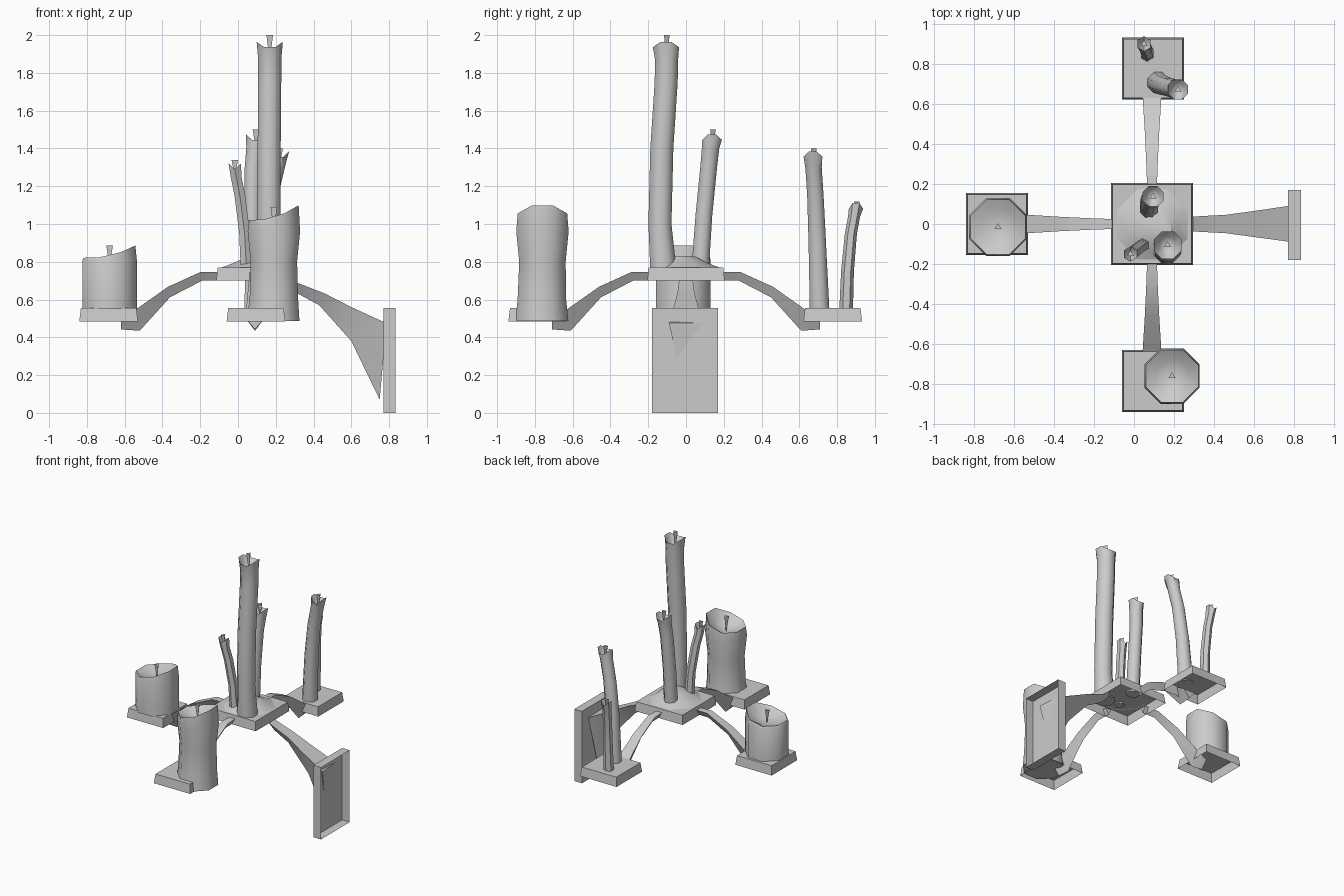
import bpy, bmesh, math
from mathutils import Vector

if "Cube" in bpy.data.objects:
    bpy.data.objects.remove(bpy.data.objects["Cube"], do_unlink=True)

GREY = (0.6, 0.6, 0.6, 1)
mat = bpy.data.materials.new("plain grey")
mat.use_nodes = True
mat.diffuse_color = GREY
mat.node_tree.nodes["Principled BSDF"].inputs["Base Color"].default_value = GREY

HUB = Vector((0.09, 0, 0))


def finish(name, bm, smooth=None, recalc=True):
    """Turn a bmesh into a named object with the shared material."""
    if recalc:
        bmesh.ops.recalc_face_normals(bm, faces=bm.faces)
    mesh = bpy.data.meshes.new(name)
    bm.to_mesh(mesh)
    bm.free()
    mesh.materials.append(mat)
    obj = bpy.data.objects.new(name, mesh)
    bpy.context.collection.objects.link(obj)
    if smooth:
        bpy.ops.object.select_all(action="DESELECT")
        obj.select_set(True)
        bpy.context.view_layer.objects.active = obj
        bpy.ops.object.shade_smooth_by_angle(angle=math.radians(smooth))
    return obj


def bridge(bm, rings):
    """Join successive rings of points with quads; returns the vertex rings."""
    loops = [[bm.verts.new(p) for p in ring] for ring in rings]
    for a, b in zip(loops, loops[1:]):
        for i in range(len(a)):
            j = (i + 1) % len(a)
            bm.faces.new((a[i], a[j], b[j], b[i]))
    return loops


def square(cx, cy, half, z):
    return [(cx + sx * half, cy + sy * half, z)
            for sx, sy in ((-1, -1), (1, -1), (1, 1), (-1, 1))]


def tray(name, cx, cy, half, z0, z1):
    """Square tray, slightly tapered, open underneath."""
    bm = bmesh.new()
    loops = bridge(bm, [square(cx, cy, half, z0), square(cx, cy, half - 0.008, z1)])
    bm.faces.new(loops[-1])
    finish(name, bm, recalc=False)


def arm(name, stations, angle):
    """Triangular arm, flat on top: (top r, top z, bottom r, bottom z, half width)."""
    c, s = math.cos(angle), math.sin(angle)
    bm = bmesh.new()
    rings = []
    for rt, zt, rb, zb, w in stations:
        pts = ((rt, -w, zt), (rt, w, zt), (rb, 0, zb))
        rings.append([HUB + Vector((c * x - s * y, s * x + c * y, z)) for x, y, z in pts])
    loops = bridge(bm, rings)
    bm.faces.new(loops[0])
    bm.faces.new(loops[-1])
    return bm


def candle(name, path, sides, rim, depth, wick):
    """Bent wax column with a wavy rim, a hollow top and a flared wick."""
    turn = math.pi / sides
    angles = [turn + 2 * math.pi * i / sides for i in range(sides)]

    def ring(x, y, z, r, wave=0):
        return [(x + r * math.cos(a), y + r * math.sin(a), z + wave * rim(a)) for a in angles]

    x, y, z, r = path[-1]
    rings = [ring(*p) for p in path[:-1]]
    rings += [ring(x, y, z, r, 1), ring(x, y, z - depth * 0.6, r * 0.6, 0.3)]
    bm = bmesh.new()
    loops = bridge(bm, rings)
    bm.faces.new(loops[0])
    centre = bm.verts.new((x, y, z - depth))
    for i in range(sides):
        bm.faces.new((loops[-1][i], loops[-1][(i + 1) % sides], centre))
    finish(name, bm, 50)

    # wick: three-sided cone with its point in the wax
    bm = bmesh.new()
    tip = bm.verts.new((x, y, z - depth - 0.01))
    top = [bm.verts.new((x + 0.02 * math.cos(a), y + 0.02 * math.sin(a), wick))
           for a in (math.pi / 2 + k * 2 * math.pi / 3 for k in range(3))]
    bm.faces.new(top)
    for i in range(3):
        bm.faces.new((top[i], tip, top[(i + 1) % 3]))
    finish(name + "_wick", bm)


# trays
tray("centre_tray", 0.09, 0, 0.205, 0.70, 0.77)
for name, x, y in (("left_tray", -0.685, 0), ("front_tray", 0.095, -0.785),
                   ("back_tray", 0.095, 0.777)):
    tray(name, x, y, 0.155, 0.485, 0.555)

# wall plate, open on its outer side
bm = bmesh.new()
loops = bridge(bm, [[(x, y, z) for y, z in ((-0.18, 0), (-0.18, 0.555), (0.17, 0.555), (0.17, 0))]
                    for x in (0.835, 0.77)])
bm.faces.new(loops[-1])
finish("wall_plate", bm)

# three tray arms
tray_arm = [(0.17, 0.745, 0.17, 0.70, 0.024), (0.29, 0.745, 0.28, 0.70, 0.028),
            (0.46, 0.668, 0.45, 0.612, 0.036), (0.62, 0.555, 0.61, 0.435, 0.046),
            (0.71, 0.50, 0.71, 0.442, 0.05)]
for name, angle in (("back", 90), ("left", 180), ("front", 270)):
    finish(name + "_arm", arm(name, tray_arm, math.radians(angle)), 40)

# wall arm, flaring into the plate with one corner poking through
wall_arm = [(0.15, 0.745, 0.15, 0.70, 0.032), (0.22, 0.69, 0.22, 0.635, 0.038),
            (0.37, 0.632, 0.34, 0.57, 0.046), (0.51, 0.56, 0.51, 0.38, 0.065),
            (0.68, 0.475, 0.66, 0.07, 0.09)]
bm = arm("wall_arm", wall_arm, 0)
min(bm.verts, key=lambda v: (v.co - Vector((0.77, -0.09, 0.475))).length).co.x = 0.786
finish("wall_arm", bm, 40)

# pooled wax under the centre candles
bm = bmesh.new()


def octagon(x, y, z, r):
    return [(x + r * math.cos(k * math.pi / 4 + 0.39), y + r * math.sin(k * math.pi / 4 + 0.39), z)
            for k in range(8)]


loops = bridge(bm, [octagon(0.09, 0, 0.768, 0.195), octagon(0.1, -0.01, 0.795, 0.13),
                    octagon(0.12, -0.02, 0.83, 0.07)])
bm.faces.new(loops[-1])
finish("wax_pool", bm, 40)


# rim shapes
def notched(a):
    return 0.02 * math.cos(2 * a)


def slanted(a):
    return 0.035 * math.cos(a) + 0.012 * math.cos(2 * a)


# thin candles: path points are x, y, z, radius
candle("tall_candle", [(0.165, -0.12, 0.76, 0.075), (0.165, -0.138, 1.0, 0.066),
                       (0.165, -0.128, 1.4, 0.066), (0.168, -0.105, 1.75, 0.066),
                       (0.168, -0.103, 1.87, 0.066), (0.168, -0.106, 1.95, 0.075)],
       8, notched, 0.08, 2.0)
candle("centre_back_candle", [(0.075, 0.075, 0.76, 0.05), (0.075, 0.095, 1.05, 0.048),
                              (0.08, 0.12, 1.3, 0.048), (0.09, 0.13, 1.4, 0.05),
                              (0.095, 0.138, 1.46, 0.056)], 8, notched, 0.06, 1.5)
candle("centre_left_candle", [(0.045, -0.105, 0.76, 0.035), (0.035, -0.11, 0.95, 0.033),
                              (0.01, -0.13, 1.15, 0.033), (-0.01, -0.145, 1.25, 0.033),
                              (-0.017, -0.15, 1.31, 0.038)], 6, notched, 0.05, 1.34)
candle("back_tall_candle", [(0.12, 0.707, 0.55, 0.056), (0.14, 0.695, 0.9, 0.05),
                            (0.17, 0.685, 1.15, 0.047), (0.205, 0.675, 1.3, 0.047),
                            (0.22, 0.672, 1.37, 0.054)], 8, notched, 0.06, 1.4)
candle("back_short_candle", [(0.065, 0.848, 0.55, 0.036), (0.068, 0.855, 0.75, 0.034),
                             (0.06, 0.873, 0.95, 0.032), (0.052, 0.89, 1.04, 0.032),
                             (0.05, 0.9, 1.1, 0.038)], 6, notched, 0.04, 1.12)

# wide candles
candle("left_wide_candle", [(-0.68, -0.015, 0.55, 0.156), (-0.68, -0.015, 0.81, 0.156),
                            (-0.68, -0.015, 0.845, 0.148)], 8, slanted, 0.06, 0.885)
candle("front_wide_candle", [(0.185, -0.763, 0.487, 0.152), (0.19, -0.763, 0.6, 0.139),
                             (0.19, -0.76, 0.8, 0.133), (0.19, -0.76, 0.96, 0.15),
                             (0.19, -0.76, 1.05, 0.142)],
       8, lambda a: 1.2 * slanted(a), 0.08, 1.09)
